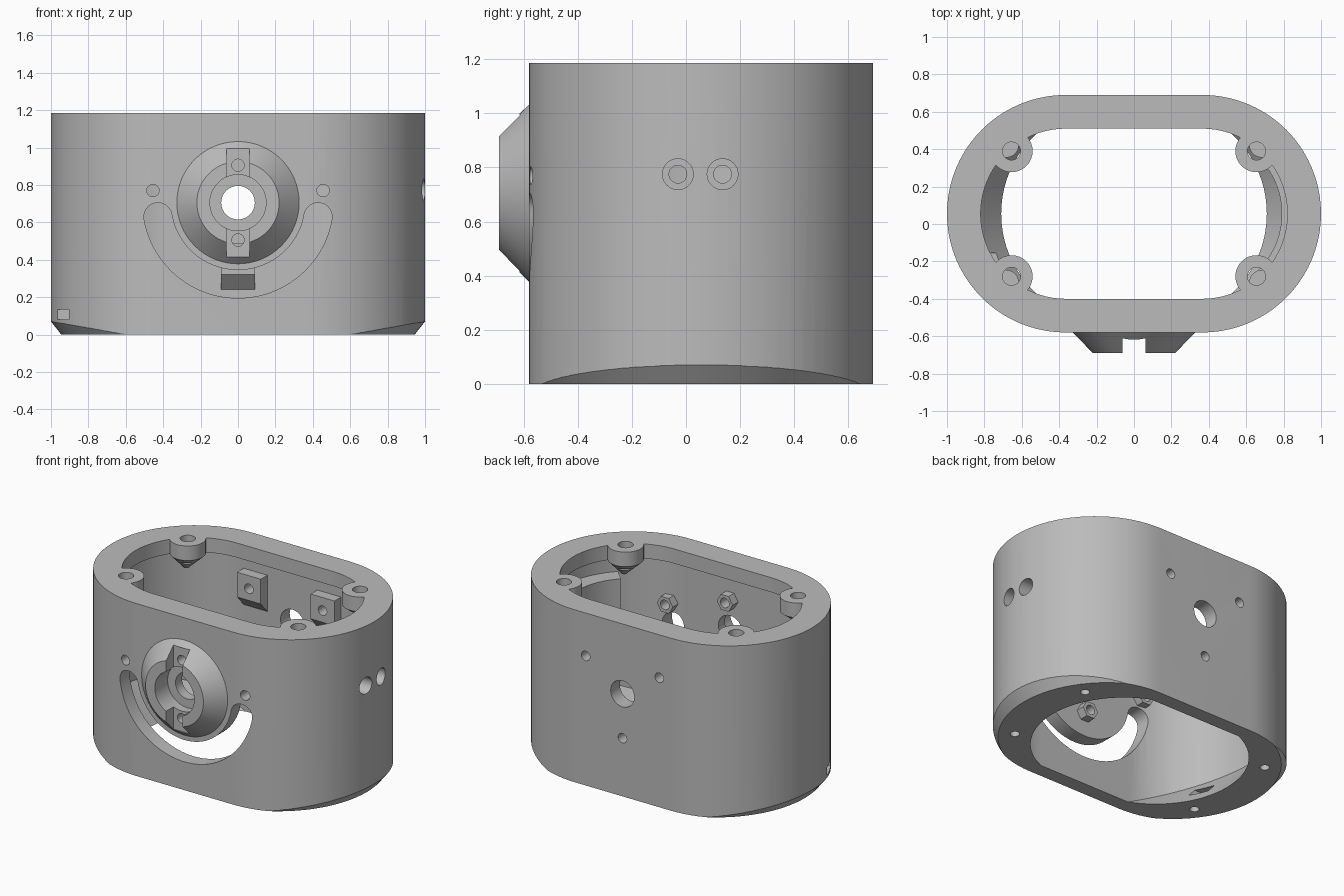
import bpy, bmesh
from math import sin, cos, pi, radians

cube = bpy.data.objects.get("Cube")
if cube:
    bpy.data.objects.remove(cube, do_unlink=True)

CY = 0.055      # depth of the housing axis
TOP = 1.185     # housing height
HUB = 0.705     # height of the front hub axis
LIP = 1.085     # underside of the top rim

grey = bpy.data.materials.new("plain grey")
grey.use_nodes = True
colour = (0.5, 0.5, 0.5, 1)
grey.diffuse_color = colour
grey.node_tree.nodes["Principled BSDF"].inputs["Base Color"].default_value = colour


def circle(u, v, r, n=32, turn=0):
    return [(u + r * cos(turn + 2 * pi * i / n), v + r * sin(turn + 2 * pi * i / n)) for i in range(n)]


def rect(u0, u1, v0, v1):
    return [(u0, v0), (u1, v0), (u1, v1), (u0, v1)]


def arc(u, v, r, a, b, n=32):
    return [(u + r * cos(radians(a + (b - a) * i / n)), v + r * sin(radians(a + (b - a) * i / n)))
            for i in range(n + 1)]


def stadium(s, r):
    return arc(s, CY, r, -90, 90, 40) + arc(-s, CY, r, 90, 270, 40)


def loft(name, rings, axis="z"):
    """Solid through matching 2D outlines placed along an axis."""
    place = {"x": lambda u, v, w: (w, u, v),
             "y": lambda u, v, w: (u, w, v),
             "z": lambda u, v, w: (u, v, w)}[axis]
    bm = bmesh.new()
    loops = [[bm.verts.new(place(u, v, w)) for u, v in pts] for pts, w in rings]
    n = len(loops[0])
    for a, b in zip(loops, loops[1:]):
        for i in range(n):
            j = (i + 1) % n
            bm.faces.new((a[i], a[j], b[j], b[i]))
    bm.faces.new(loops[0])
    bm.faces.new(loops[-1])
    bmesh.ops.recalc_face_normals(bm, faces=bm.faces)
    mesh = bpy.data.meshes.new(name)
    bm.to_mesh(mesh)
    bm.free()
    mesh.materials.append(grey)
    ob = bpy.data.objects.new(name, mesh)
    bpy.context.collection.objects.link(ob)
    return ob


def prism(name, pts, lo, hi, axis="z"):
    return loft(name, [(pts, lo), (pts, hi)], axis)


def combine(targets, tool, operation="DIFFERENCE"):
    """Apply a boolean to each target, then remove the tool."""
    for ob in targets:
        mod = ob.modifiers.new("combine", "BOOLEAN")
        mod.operation = operation
        mod.solver = "EXACT"
        mod.object = tool
        bpy.context.view_layer.objects.active = ob
        bpy.ops.object.modifier_apply(modifier=mod.name)
    bpy.data.objects.remove(tool, do_unlink=True)


def drill(targets, pts, lo, hi, axis):
    combine(targets, prism("cutter", pts, lo, hi, axis), "DIFFERENCE")


def flare(s, r, z0, z1):
    """Tapered stadium that chamfers the rounded ends."""
    slope = 0.786
    return loft("flare", [(stadium(s, r + slope * z), z) for z in (z0, z1)])


# Housing shell with chamfered ends
housing = prism("housing", stadium(0.365, 0.635), 0, TOP)
combine([housing], flare(0.267, 0.678, -0.1, 1.4), "INTERSECT")

# Cavity with sloped ends at the floor, and the narrower top rim
cavity = prism("cavity", stadium(0.365, 0.535), -0.05, LIP)
combine([cavity], flare(0.13, 0.58, -0.2, 1.4), "INTERSECT")
combine([housing], cavity)
drill([housing], stadium(0.365, 0.455), 1.0, 1.3, "z")

# Corner screw posts under the rim, tapering into the wall
for sx, side in ((1, "left"), (-1, "right")):
    for sy, end in ((1, "back"), (-1, "front")):
        x, y = sx * 0.655, CY + sy * 0.335
        post = loft(f"screw_post_{end}_{side}", [
            (circle(x + sx * 0.06, y + sy * 0.07, 0.02), 0.95),
            (circle(x, y, 0.113), LIP), (circle(x, y, 0.113), TOP)])
        combine([housing], post, "UNION")
        drill([housing], circle(x, y, 0.048), 1.02, 1.3, "z")
        drill([housing], circle(sx * 0.73, CY + sy * 0.34, 0.03, 16), -0.1, 0.08, "z")

# Front hub: cone with a recess and an upright key slot
hub = loft("front_hub", [(circle(0, HUB, 0.327, 64), -0.56), (circle(0, HUB, 0.327, 64), -0.58),
                         (circle(0, HUB, 0.22, 64), -0.69)], "y")
drill([hub], rect(-0.0625, 0.0625, HUB - 0.29, HUB + 0.29), -0.8, -0.61, "y")
front = [housing, hub]
drill(front, circle(0, HUB, 0.15, 48), -0.8, -0.55, "y")
drill(front, circle(0, HUB, 0.09), -0.8, -0.4, "y")

# Curved window below the hub
window = (arc(0, HUB, 0.51, 190, 350, 48) + arc(0.428, 0.63, 0.075, -10, 170, 12)
          + arc(0, HUB, 0.36, 350, 190, 48) + arc(-0.428, 0.63, 0.075, 10, 190, 12))
# Drop points that repeat where the arcs meet
clean = []
for p in window:
    if all(abs(p[0] - q[0]) + abs(p[1] - q[1]) > 0.012 for q in clean):
        clean.append(p)
drill([housing], clean, -0.7, -0.4, "y")

# Front screw holes with hexagonal nut seats inside
for i, (x, z) in enumerate(((0, 0.905), (0, 0.505), (0.455, 0.77), (-0.455, 0.77))):
    seat = prism(f"nut_seat_{i + 1}", circle(x, z, 0.06, 6), -0.485, -0.42, "y")
    drill([seat] + front, circle(x, z, 0.033, 20), -0.8, -0.38, "y")

# Back wall: central hole and three mounting blocks
drill([housing], circle(0, HUB, 0.09), 0.4, 0.8, "y")
for i, (x, z) in enumerate(((0.28, 0.89), (-0.28, 0.89), (0, 0.40))):
    side_shape = [(0.60, z - 0.17), (0.60, z + 0.09), (0.518, z + 0.09), (0.518, z - 0.08)]
    block = prism(f"mounting_block_{i + 1}", side_shape, x - 0.09, x + 0.09, "x")
    drill([block, housing], circle(x, z, 0.033, 20), 0.4, 0.8, "y")

# Curved pad on the left end, with two counterbored holes
pad = prism("side_pad", arc(0.365, CY, 0.55, -45, 40, 20) + arc(0.365, CY, 0.425, 40, -45, 20), 0.6, 0.96)
for y in (-0.03, 0.135):
    drill([pad, housing], circle(y, 0.775, 0.033, 20), 0.6, 1.1, "x")
    drill([pad, housing], circle(y, 0.775, 0.057), 0.9, 1.1, "x")

# Small cable slot at the foot of the right end
drill([housing], rect(-0.28, -0.155, 0.08, 0.135), -1.1, -0.55, "x")

# Smooth curved walls, crisp edges
for ob in bpy.context.collection.objects:
    ob.select_set(ob.type == "MESH" and grey.name in ob.data.materials)
bpy.context.view_layer.objects.active = housing
bpy.ops.object.shade_smooth_by_angle(angle=radians(25))
